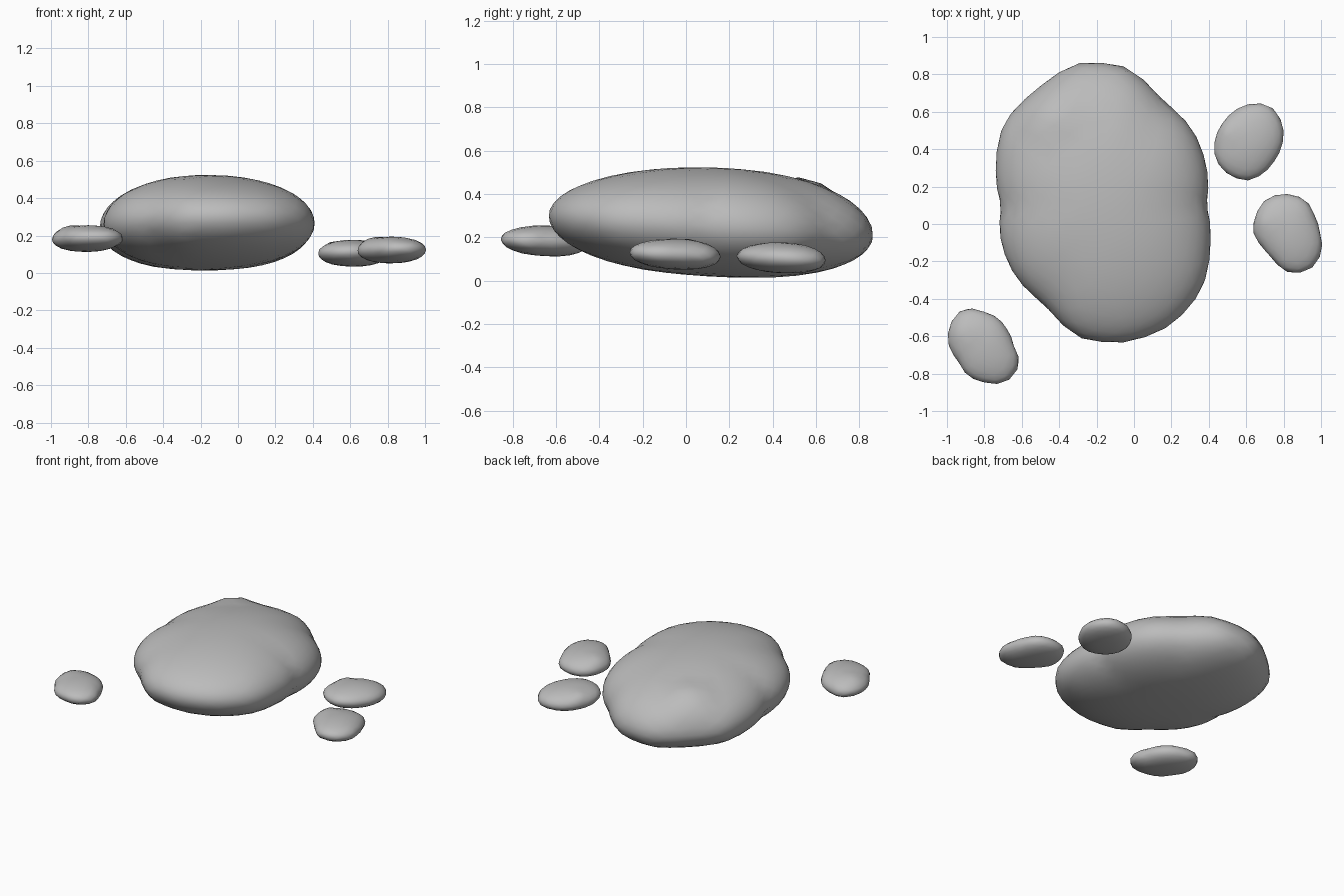
import bpy, bmesh, math

cube = bpy.data.objects.get("Cube")
if cube:
    bpy.data.objects.remove(cube, do_unlink=True)

GREY = (0.5, 0.5, 0.5, 1.0)
stone = bpy.data.materials.new("stone_grey")
stone.use_nodes = True
stone.diffuse_color = GREY
stone.node_tree.nodes["Principled BSDF"].inputs["Base Color"].default_value = GREY


def outline_radius(radii, angle):
    """Radius of the plan outline, blended between evenly spaced samples."""
    t = (angle / math.tau) % 1.0 * len(radii)
    i, f = int(t), t % 1.0
    a, b = radii[i % len(radii)], radii[(i + 1) % len(radii)]
    return (a + (b - a) * f) / 1000


def make_rock(name, centre, rise, drop, radii, bump, bump_height, bump_width,
              tilt, detail):
    """Flattened pebble: domed top, blunter underside, one knob on top.

    The rim leans down towards the back; the lean fades towards the crown.
    """
    cx, cy, cz = centre
    bm = bmesh.new()
    bmesh.ops.create_icosphere(bm, subdivisions=detail, radius=1)
    for v in bm.verts:
        x, y, z = v.co
        upper = max(z, 0)
        angle = math.atan2(y, x)
        bluntness = 0.95 if z > 0 else 0.82
        reach = outline_radius(radii, angle) * math.hypot(x, y) ** bluntness
        v.co.x = cx + reach * math.cos(angle)
        v.co.y = cy + reach * math.sin(angle)
        lean = tilt * (1 - 0.65 * upper) * (v.co.y - cy)
        gap = math.hypot(v.co.x - bump[0], v.co.y - bump[1]) / bump_width
        knob = bump_height * math.exp(-gap ** 4) * min(1, 3 * upper)
        v.co.z = cz + z * (rise if z > 0 else drop) - lean + knob
    mesh = bpy.data.meshes.new(name)
    bm.to_mesh(mesh)
    bm.free()
    mesh.materials.append(stone)
    mesh.polygons.foreach_set("use_smooth", [True] * len(mesh.polygons))
    rock = bpy.data.objects.new(name, mesh)
    bpy.context.collection.objects.link(rock)


# Large boulder
make_rock("large_rock", (-0.17, 0.1, 0.255), 0.268, 0.235,
          [558, 594, 630, 645, 750, 772, 710, 685, 605,
           540, 575, 600, 612, 718, 743, 738, 696, 615],
          (-0.46, 0.6), 0.045, 0.14, tilt=0.06, detail=4)

# Three small pebbles around it
pebbles = {
    "back_left_pebble": ((0.61, 0.435, 0.104),
                         [185, 210, 230, 205, 180, 170, 180, 195, 200, 202, 180, 170]),
    "left_pebble": ((0.82, -0.05, 0.121),
                    [175, 170, 202, 210, 217, 195, 180, 150, 155, 207, 230, 210]),
    "front_right_pebble": ((-0.8, -0.65, 0.182),
                           [157, 147, 160, 180, 227, 215, 190, 160, 182, 197, 228, 215]),
}
for name, (centre, radii) in pebbles.items():
    knob = (centre[0] - 0.12, centre[1] + 0.07)
    make_rock(name, centre, 0.073, 0.069, radii, knob, 0.012, 0.05,
              tilt=0.05, detail=3)
